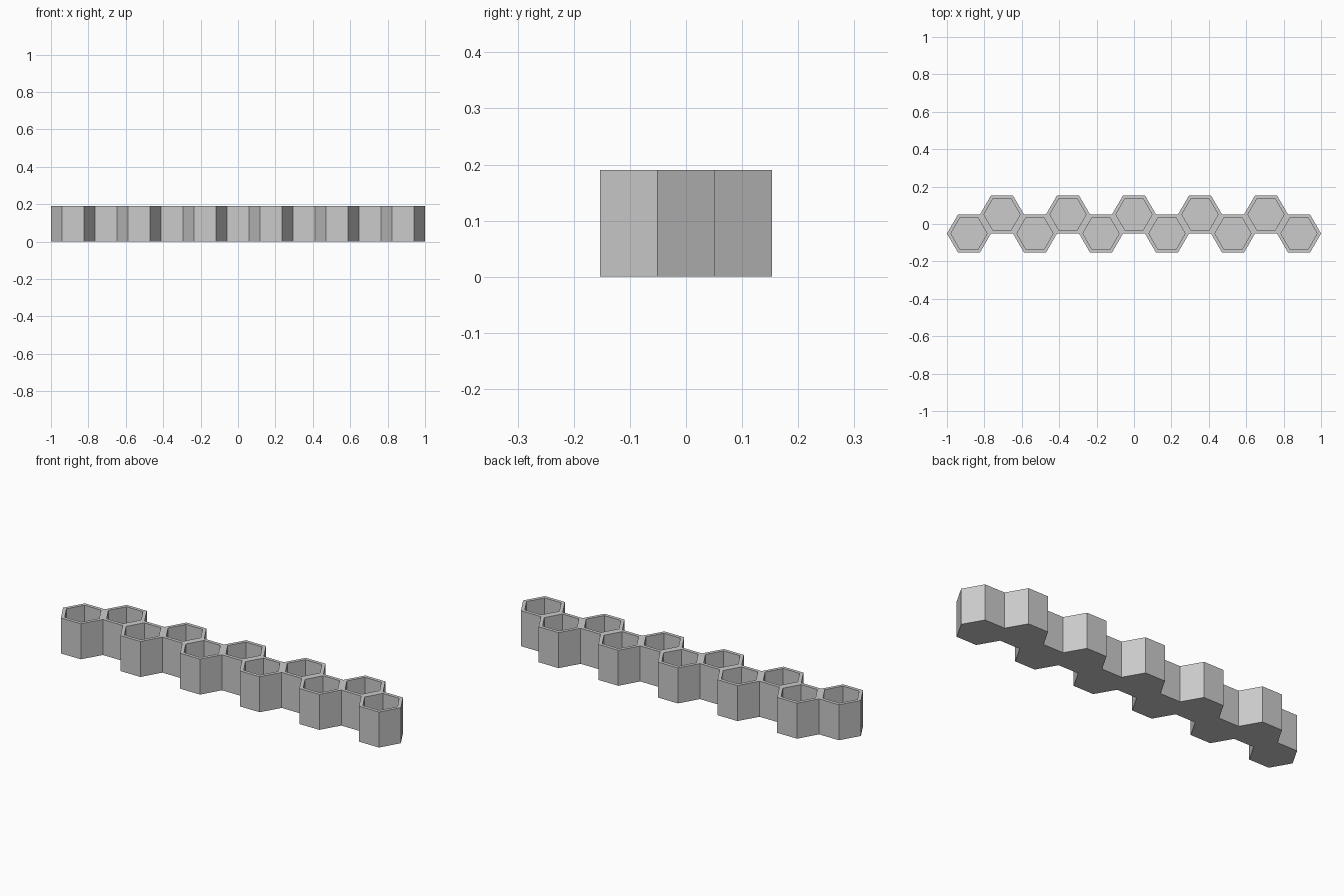
import bpy
import bmesh
from math import cos, sin, pi, sqrt
from mathutils import Vector

cube = bpy.data.objects.get("Cube")
if cube:
    bpy.data.objects.remove(cube, do_unlink=True)

CELLS = 11
RADIUS = 2 / 17                  # cell corner radius: the row is 17 radii long
APOTHEM = RADIUS * sqrt(3) / 2
HEIGHT = 0.19
WALL = 0.018
FLOOR = 0.019

# Plain grey for the whole body
grey = bpy.data.materials.new("grey")
grey.use_nodes = True
color = (0.6, 0.6, 0.6, 1)
grey.diffuse_color = color
grey.node_tree.nodes["Principled BSDF"].inputs["Base Color"].default_value = color

# Zigzag row of hexagons sharing their edges
bm = bmesh.new()
for i in range(CELLS):
    cx = (i - (CELLS - 1) / 2) * 1.5 * RADIUS
    cy = APOTHEM / 2 * (1 if i % 2 else -1)
    bm.faces.new([bm.verts.new((cx + RADIUS * cos(k * pi / 3),
                                cy + RADIUS * sin(k * pi / 3), 0))
                  for k in range(6)])
bmesh.ops.remove_doubles(bm, verts=bm.verts[:], dist=0.001)

# Raise the row into one solid block
raised = bmesh.ops.extrude_face_region(bm, geom=bm.faces[:])["geom"]
bmesh.ops.translate(bm, vec=Vector((0, 0, HEIGHT)),
                    verts=[v for v in raised if isinstance(v, bmesh.types.BMVert)])
bmesh.ops.recalc_face_normals(bm, faces=bm.faces[:])

# Leave a rim around each cell and sink its pocket
tops = [f for f in bm.faces if all(v.co.z > HEIGHT / 2 for v in f.verts)]
bmesh.ops.inset_individual(bm, faces=tops, thickness=WALL, use_even_offset=True)
pockets = bmesh.ops.extrude_discrete_faces(bm, faces=tops)["faces"]
bmesh.ops.translate(bm, vec=Vector((0, 0, FLOOR - HEIGHT)),
                    verts=list({v for f in pockets for v in f.verts}))
bmesh.ops.recalc_face_normals(bm, faces=bm.faces[:])

mesh = bpy.data.meshes.new("hexagon_cell_row")
bm.to_mesh(mesh)
bm.free()
mesh.materials.append(grey)
row = bpy.data.objects.new("hexagon_cell_row", mesh)
bpy.context.collection.objects.link(row)
